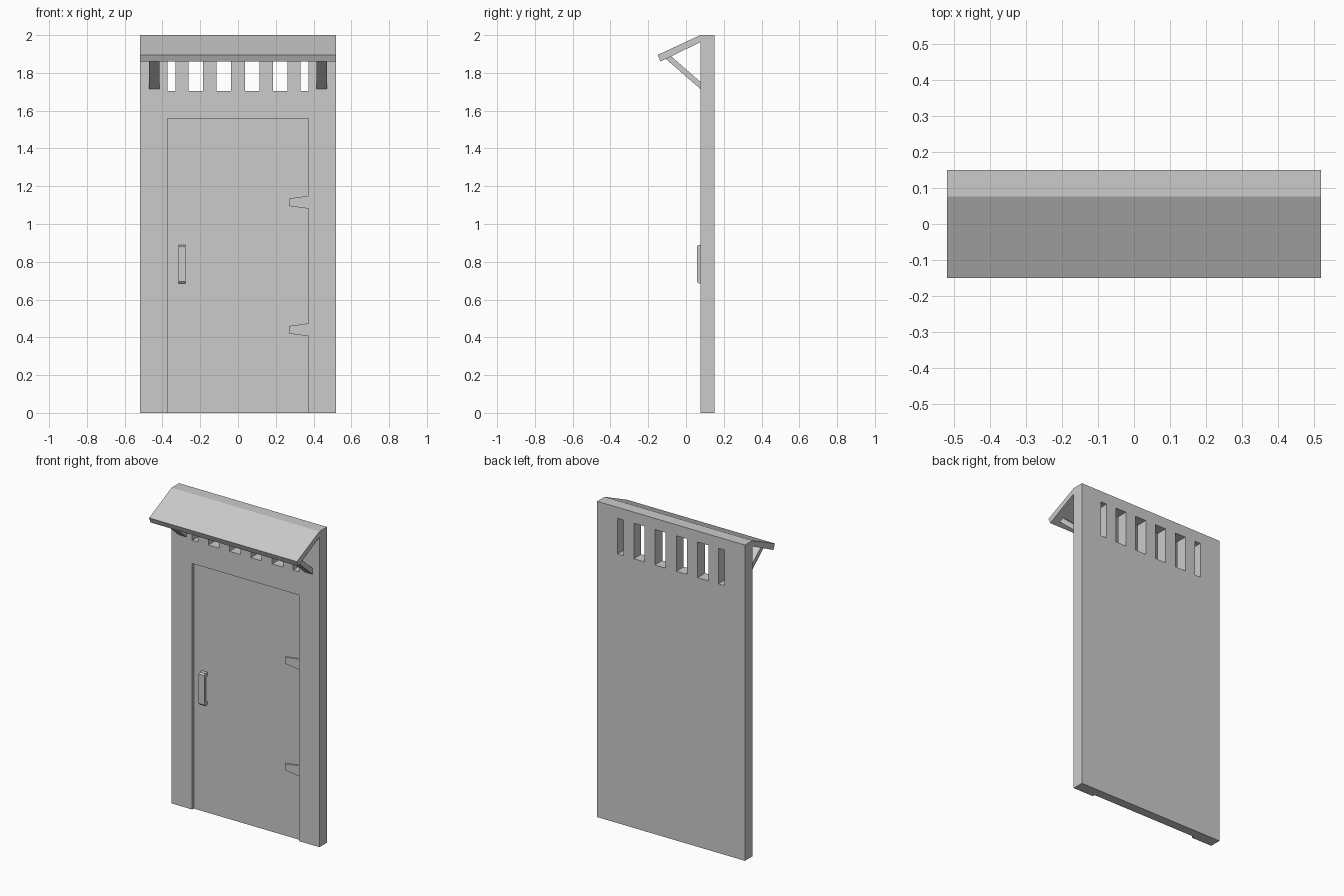
import bpy
import bmesh

if "Cube" in bpy.data.objects:
    bpy.data.objects.remove(bpy.data.objects["Cube"])

grey = bpy.data.materials.new("plain grey")
grey.diffuse_color = (0.6, 0.6, 0.6, 1)
grey.use_nodes = True
grey.node_tree.nodes["Principled BSDF"].inputs["Base Color"].default_value = grey.diffuse_color


def new_object(name, bm):
    bmesh.ops.recalc_face_normals(bm, faces=bm.faces[:])
    mesh = bpy.data.meshes.new(name)
    bm.to_mesh(mesh)
    bm.free()
    mesh.materials.append(grey)
    obj = bpy.data.objects.new(name, mesh)
    bpy.context.collection.objects.link(obj)
    return obj


def add_prism(bm, points, axis, low, high):
    """Extrude a closed profile: (y, z) along x, or (x, z) along y."""
    def place(p, d):
        return (d, p[0], p[1]) if axis == "x" else (p[0], d, p[1])
    a = [bm.verts.new(place(p, low)) for p in points]
    b = [bm.verts.new(place(p, high)) for p in points]
    bm.faces.new(a)
    bm.faces.new(b[::-1])
    for i in range(len(a)):
        j = (i + 1) % len(a)
        bm.faces.new((a[i], b[i], b[j], a[j]))


def rect(x0, x1, z0, z1):
    return [(x0, z0), (x1, z0), (x1, z1), (x0, z1)]


def prism(name, points, axis, low, high):
    bm = bmesh.new()
    add_prism(bm, points, axis, low, high)
    return new_object(name, bm)


HALF, FRONT, BACK, DOOR = 0.518, 0.076, 0.15, 0.092

# Wall slab with the door recess and a row of vent openings cut out
wall = prism("wall_and_door", rect(-HALF, HALF, 0, 2), "y", FRONT, BACK)
bm = bmesh.new()
add_prism(bm, rect(-0.374, 0.374, -0.1, 1.558), "y", 0, DOOR)
for x0, x1 in ((0.037, 0.113), (0.186, 0.261), (0.332, 0.374)):
    add_prism(bm, rect(x0, x1, 1.705, 1.93), "y", 0, 0.3)
    add_prism(bm, rect(-x1, -x0, 1.705, 1.93), "y", 0, 0.3)
cutter = new_object("opening_cutter", bm)
cutter.hide_render = True
cutter.hide_viewport = True
cut = wall.modifiers.new("openings", "BOOLEAN")
cut.operation = "DIFFERENCE"
cut.solver = "EXACT"
cut.object = cutter

# Sloping canopy over the door
prism("canopy", [(FRONT, 2.0), (-0.15, 1.895), (-0.135, 1.86), (FRONT, 1.963)],
      "x", -HALF, HALF)

# Diagonal struts under the canopy
strut = [(FRONT, 1.715), (FRONT, 1.753), (-0.08, 1.889), (-0.107, 1.874)]
prism("left_strut", strut, "x", -0.47, -0.415)
prism("right_strut", strut, "x", 0.415, 0.47)

# Pull handle: chamfered bar on two feet
prism("door_handle",
      [(DOOR, 0.685), (0.066, 0.685), (0.058, 0.695), (0.058, 0.88),
       (0.066, 0.89), (DOOR, 0.89), (DOOR, 0.872), (0.077, 0.86),
       (0.077, 0.715), (DOOR, 0.703)], "x", -0.316, -0.277)

# Tapered strap hinges
for name, z in (("upper_hinge", 1.115), ("lower_hinge", 0.44)):
    prism(name, [(0.374, z - 0.034), (0.374, z + 0.034),
                 (0.27, z + 0.02), (0.27, z - 0.02)], "y", 0.083, DOOR)
